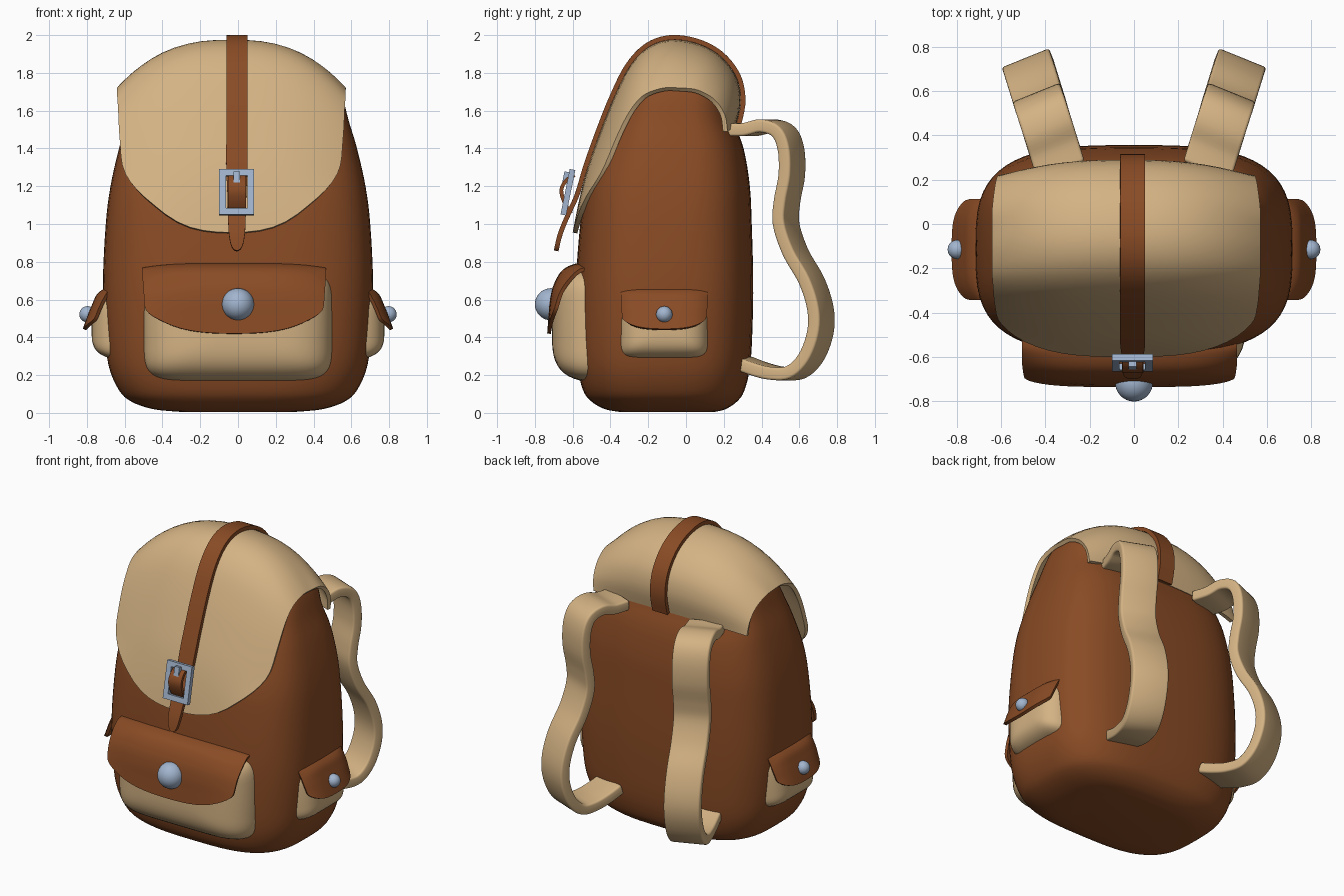
import bpy, bmesh, math
from mathutils import Matrix, Vector

cube = bpy.data.objects.get("Cube")
if cube:
    bpy.data.objects.remove(cube, do_unlink=True)


def material(name, rgb):
    m = bpy.data.materials.new(name)
    m.use_nodes = True
    m.diffuse_color = (*rgb, 1)
    m.node_tree.nodes["Principled BSDF"].inputs["Base Color"].default_value = (*rgb, 1)
    return m


brown = material("brown leather", (0.25, 0.07, 0.018))
tan = material("tan canvas", (0.66, 0.45, 0.23))
steel = material("blue steel", (0.36, 0.46, 0.62))


def sample(rows, t):
    """Smooth curve through rows of numbers, t from 0 to 1."""
    s = min(max(t, 0), 1) * (len(rows) - 1)
    i = min(int(s), len(rows) - 2)
    f = s - i
    a, b, c, d = (rows[min(max(k, 0), len(rows) - 1)] for k in range(i - 1, i + 3))
    return [q + 0.5 * f * (r - p + f * (2*p - 5*q + 4*r - w + f * (3*(q - r) + w - p)))
            for p, q, r, w in zip(a, b, c, d)]


def finish(name, bm, mat, thickness=0, offset=-1, bevel=0, mirror=False):
    me = bpy.data.meshes.new(name)
    bm.to_mesh(me)
    bm.free()
    me.materials.append(mat)
    ob = bpy.data.objects.new(name, me)
    bpy.context.collection.objects.link(ob)
    if thickness:
        m = ob.modifiers.new("thickness", 'SOLIDIFY')
        m.thickness, m.offset = thickness, offset
    if bevel:
        m = ob.modifiers.new("rounding", 'BEVEL')
        m.width, m.segments, m.limit_method = bevel, 3, 'ANGLE'
        m.angle_limit = math.radians(50)
    if mirror:
        m = ob.modifiers.new("pair", 'MIRROR')
        m.use_mirror_merge = False
    bpy.ops.object.select_all(action='DESELECT')
    ob.select_set(True)
    bpy.context.view_layer.objects.active = ob
    bpy.ops.object.convert(target='MESH')
    bpy.ops.object.shade_smooth_by_angle(angle=math.radians(45))
    return ob


def grid_faces(bm, grid):
    for r0, r1 in zip(grid, grid[1:]):
        for k in range(len(r0) - 1):
            bm.faces.new((r0[k], r1[k], r1[k + 1], r0[k + 1]))


def sheet(rows, round_end=0.0, power=2.6, nt=40, nu=24, place=Vector):
    """Cloth strip: rows hold centre y z, edge y z and half width; end is rounded."""
    bm = bmesh.new()
    grid = []
    for i in range(nt + 1):
        line = []
        for j in range(nu + 1):
            u = math.sin(math.pi * (j / nu - 0.5))
            end = 1 - round_end * (1 - math.sqrt(max(0, 1 - u * u)))
            cy, cz, ey, ez, w = sample(rows, i / nt * end)
            f = abs(u) ** power
            line.append(bm.verts.new(place((w * u, cy + (ey - cy) * f, cz + (ez - cz) * f))))
        grid.append(line)
    grid_faces(bm, grid)
    return bm


def superellipse(angle, n):
    c, s = math.cos(angle), math.sin(angle)
    return (math.copysign(abs(c) ** (2 / n), c), math.copysign(abs(s) ** (2 / n), s))


def pouch(half_w, half_h, depth, z, base, place=Vector):
    """Rounded pocket swelling towards -y."""
    bm = bmesh.new()
    grid = []
    for i in range(15):
        r = max(math.sin(i / 14 * math.pi / 2), 0.01)
        ring = []
        for k in range(64):
            x, h = superellipse(k * math.tau / 64, 6)
            ring.append(bm.verts.new(place((half_w * r * x,
                        base - depth * math.sqrt(1 - r ** 4), z + half_h * r * h))))
        grid.append(ring + ring[:1])
    grid_faces(bm, grid)
    bm.faces.new(grid[0][:-1])
    bmesh.ops.recalc_face_normals(bm, faces=bm.faces)
    return bm


def button(name, loc, radius, mirror=False):
    bm = bmesh.new()
    bmesh.ops.create_uvsphere(bm, u_segments=32, v_segments=18, radius=radius,
                              matrix=Matrix.Translation(loc))
    finish(name, bm, steel, mirror=mirror)


# Body: stacked rounded sections (z, half width, front y, back y)
body_rows = [(.005, .30, -.35, .15), (.02, .45, -.43, .21), (.06, .565, -.50, .27),
             (.12, .63, -.545, .31), (.25, .685, -.575, .34), (.45, .708, -.585, .352),
             (.7, .715, -.583, .356), (1.0, .70, -.56, .348), (1.2, .675, -.53, .338),
             (1.4, .63, -.465, .305), (1.55, .585, -.40, .25), (1.7, .545, -.33, .225),
             (1.79, .49, -.28, .18), (1.86, .37, -.22, .12), (1.91, .2, -.15, .03),
             (1.93, .06, -.1, -.03)]
bm = bmesh.new()
rings = []
for i in range(61):
    z, w, yf, yb = sample(body_rows, i / 60)
    ring = []
    for k in range(64):
        x, y = superellipse(k * math.tau / 64, 3.2)
        ring.append(bm.verts.new((w * x, (yf + yb) / 2 + (yb - yf) / 2 * y, z)))
    rings.append(ring + ring[:1])
grid_faces(bm, rings)
bm.faces.new(rings[0][:-1])
bm.faces.new(rings[-1][:-1])
bmesh.ops.recalc_face_normals(bm, faces=bm.faces)
finish("body", bm, brown)

# Lid draped from the back over the top to the front
lid = [(.265, 1.52, .22, 1.49, .575), (.29, 1.65, .205, 1.58, .585),
       (.265, 1.78, .15, 1.66, .595), (.18, 1.89, .06, 1.71, .605),
       (.06, 1.955, -.03, 1.72, .605), (-.08, 1.975, -.12, 1.72, .605),
       (-.2, 1.935, -.22, 1.685, .605), (-.3, 1.83, -.29, 1.61, .60),
       (-.385, 1.66, -.35, 1.5, .595), (-.46, 1.47, -.41, 1.36, .585),
       (-.52, 1.30, -.46, 1.23, .58), (-.565, 1.13, -.52, 1.10, .575),
       (-.6, .955, -.58, .955, .57)]
finish("lid", sheet(lid, .25, place=lambda p: Vector(p) + Vector((-.035, 0, 0))), tan, .025)


# Closing strap running along the lid and ending in a pointed tongue
def ribbon(points):
    return [(y, z, y, z, w) for y, z, w in points]


on_lid = Matrix.Translation((-.006, 0, 0))
strap = [(r[0], r[1], .056) for r in lid[:-2]]
strap += [(-.565, 1.15, .05), (-.615, 1.04, .047), (-.655, .94, .042), (-.675, .855, .025)]
finish("closing_strap", sheet(ribbon(strap), .04, nt=64, nu=8, place=lambda p: on_lid @ Vector(p)),
       brown, .025, 1)
loop = [(-.585, 1.25, .045), (-.625, 1.225, .046), (-.65, 1.18, .048),
        (-.635, 1.12, .048), (-.60, 1.06, .048)]
finish("buckle_loop", sheet(ribbon(loop), nt=16, nu=4, place=lambda p: on_lid @ Vector(p)),
       brown, .02, 1)

# Buckle frame and prong, tilted with the strap
tilt = Matrix.Translation((-.007, -.625, 1.168)) @ Matrix.Rotation(math.radians(-11.5), 4, 'X')
bm = bmesh.new()
bars = [((sx * .075, 0, 0), (.035, .03, .245)) for sx in (-1, 1)]
bars += [((0, 0, sz * .105), (.185, .03, .035)) for sz in (-1, 1)]
bars += [((0, -.025, .075), (.036, .03, .06))]
for loc, size in bars:
    bmesh.ops.create_cube(bm, size=1, matrix=tilt @ Matrix.Translation(loc) @ Matrix.Diagonal((*size, 1)))
finish("buckle", bm, steel)

# Front pocket
finish("front_pocket", pouch(.5, .3, .21, .465, -.5), tan)
front_flap = [(-.51, .79, -.51, .77, .485), (-.585, .79, -.565, .76, .485),
              (-.655, .755, -.62, .71, .485), (-.70, .68, -.665, .645, .48),
              (-.72, .60, -.69, .575, .475), (-.728, .51, -.71, .50, .465),
              (-.735, .42, -.725, .42, .455)]
finish("front_pocket_flap", sheet(front_flap, .3, 4, place=lambda p: Vector(p) + Vector((-.02, 0, 0))),
       brown, .02)
button("front_button", (0, -.715, .575), .085)

# Side pockets, turned to face outwards and mirrored
side = Matrix.Translation((0, -.115, 0)) @ Matrix.Rotation(math.radians(90), 4, 'Z')
finish("side_pockets", pouch(.243, .175, .175, .455, -.6, lambda p: side @ Vector(p)), tan, mirror=True)
side_flap = [(-.65, .66, -.64, .65, .228), (-.70, .66, -.685, .645, .228),
             (-.745, .63, -.71, .61, .228), (-.772, .575, -.735, .56, .228),
             (-.798, .51, -.76, .50, .222), (-.822, .445, -.79, .445, .215)]
finish("side_pocket_flaps", sheet(side_flap, .22, 4, place=lambda p: side @ Vector(p)),
       brown, .02, mirror=True)
button("side_buttons", (.797, -.115, .522), .043, mirror=True)


# Shoulder straps splaying outwards behind the back
def splay(p):
    x, y, z = p
    a = math.radians(22)
    return Vector((x * math.cos(a) + .345 + .31 * (y - .29), y - x * math.sin(a), z))


path = [(.24, 1.5), (.34, 1.5), (.43, 1.52), (.515, 1.49), (.555, 1.4), (.56, 1.26), (.535, 1.12),
        (.53, 1.0), (.58, .85), (.665, .7), (.712, .55), (.71, .42), (.66, .29),
        (.58, .215), (.48, .21), (.38, .235), (.29, .27)]
shoulder = ribbon([(y, z, .115) for y, z in path])
finish("shoulder_straps", sheet(shoulder, nt=80, nu=2, place=splay), tan, .068, 0, .018, True)
